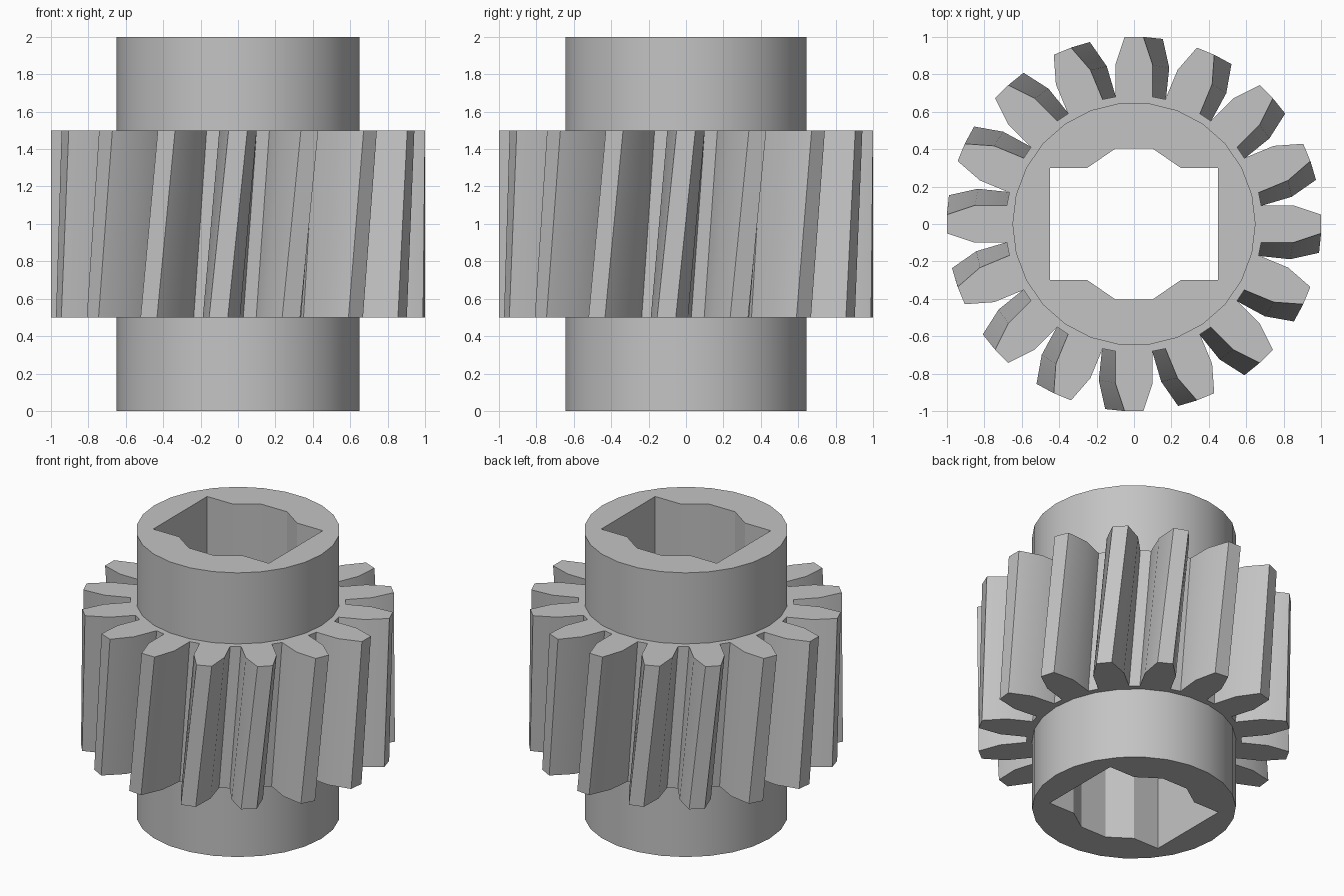
import bpy, bmesh, math
from mathutils import Matrix

if "Cube" in bpy.data.objects:
    bpy.data.objects.remove(bpy.data.objects["Cube"])

TEETH, HUB_SIDES, HUB_R = 16, 26, 0.65
TWIST = math.radians(6)  # helix turn over the gear height

bm = bmesh.new()


def ring(points, z, turn=0.0):
    """Closed loop of edges at height z."""
    rot = Matrix.Rotation(turn, 2)
    c, s = math.cos(turn), math.sin(turn)
    vs = [bm.verts.new((x * c - y * s, x * s + y * c, z)) for x, y in points]
    for a, b in zip(vs, vs[1:] + vs[:1]):
        bm.edges.new((a, b))
    return vs


def wall(low, high):
    """Side faces between two matching loops."""
    n = len(low)
    for i in range(n):
        j = (i + 1) % n
        bm.faces.new((low[i], low[j], high[j], high[i]))


def cap(outer, inner):
    """Flat face with a hole between two loops."""
    edges = []
    for vs in (outer, inner):
        edges += [bm.edges.get((a, b)) for a, b in zip(vs, vs[1:] + vs[:1])]
    bmesh.ops.triangle_fill(bm, edges=edges, use_beauty=True, use_dissolve=False)


# Tooth outline pointing along +x, repeated around the axis
tooth = [(0.68, -0.1), (0.85, -0.1), (1.0, -0.05), (1.0, 0.05), (0.85, 0.1), (0.68, 0.1)]
gear = []
for k in range(TEETH):
    a = 2 * math.pi * k / TEETH
    c, s = math.cos(a), math.sin(a)
    gear += [(x * c - y * s, x * s + y * c) for x, y in tooth]

# Round collar outline
hub = [(HUB_R * math.cos(2 * math.pi * i / HUB_SIDES),
        HUB_R * math.sin(2 * math.pi * i / HUB_SIDES)) for i in range(HUB_SIDES)]

# Keyed bore: a slot joined with a round hole
half = [(0.45, -0.3), (0.45, 0.3), (0.25, 0.3), (0.1, 0.403), (-0.1, 0.403), (-0.25, 0.3)]
bore = half + [(-x, -y) for x, y in half]

# Helical gear band
gear_low, gear_high = ring(gear, 0.5, -TWIST), ring(gear, 1.5)
wall(gear_low, gear_high)

# Collars above and below the band
hub_z = {z: ring(hub, z) for z in (0, 0.5, 1.5, 2)}
wall(hub_z[0], hub_z[0.5])
wall(hub_z[1.5], hub_z[2])
cap(gear_low, hub_z[0.5])
cap(gear_high, hub_z[1.5])

# Through bore and end faces
bore_low, bore_high = ring(bore, 0), ring(bore, 2)
wall(bore_low, bore_high)
cap(hub_z[0], bore_low)
cap(hub_z[2], bore_high)

bmesh.ops.recalc_face_normals(bm, faces=bm.faces[:])
mesh = bpy.data.meshes.new("helical_pinion")
bm.to_mesh(mesh)
bm.free()

pinion = bpy.data.objects.new("helical_pinion", mesh)
bpy.context.collection.objects.link(pinion)
steel = bpy.data.materials.new("plain_grey")
steel.diffuse_color = (0.55, 0.55, 0.55, 1)
steel.use_nodes = True
steel.node_tree.nodes["Principled BSDF"].inputs["Base Color"].default_value = steel.diffuse_color
mesh.materials.append(steel)

bpy.context.view_layer.objects.active = pinion
pinion.select_set(True)
bpy.ops.object.shade_smooth_by_angle(angle=math.radians(30))
